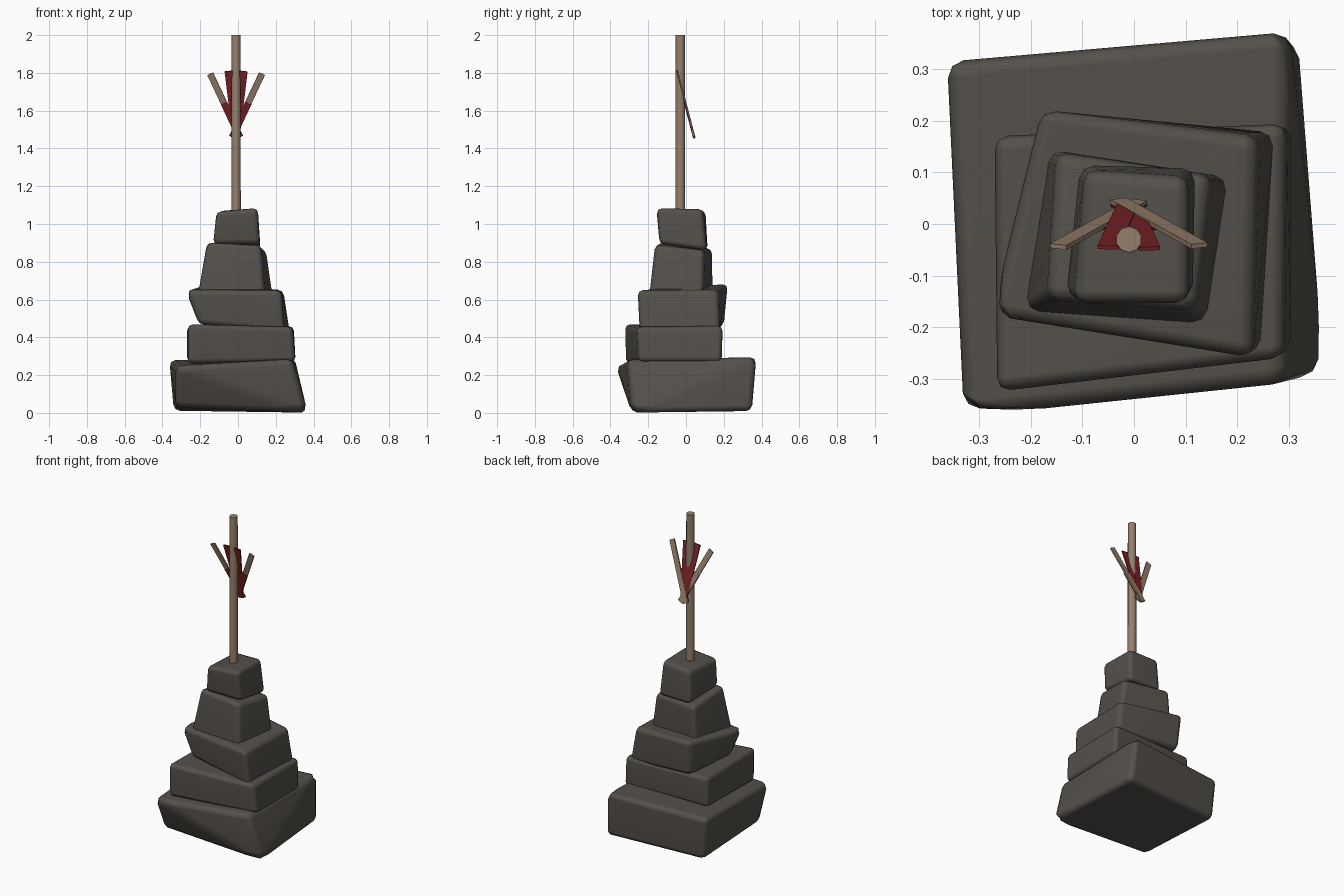
import bpy
import bmesh
import math
from mathutils import Matrix, Vector

if "Cube" in bpy.data.objects:
    bpy.data.objects.remove(bpy.data.objects["Cube"], do_unlink=True)


def make_material(name, colour):
    mat = bpy.data.materials.new(name)
    mat.use_nodes = True
    mat.diffuse_color = (*colour, 1)
    mat.node_tree.nodes["Principled BSDF"].inputs["Base Color"].default_value = (*colour, 1)
    return mat


stone_mat = make_material("dark stone", (0.09, 0.081, 0.069))
wood_mat = make_material("pale wood", (0.30, 0.215, 0.15))
red_mat = make_material("red paint", (0.2, 0.016, 0.02))


def finish(bm, name, mat):
    bmesh.ops.recalc_face_normals(bm, faces=bm.faces)
    mesh = bpy.data.meshes.new(name)
    bm.to_mesh(mesh)
    bm.free()
    mesh.materials.append(mat)
    obj = bpy.data.objects.new(name, mesh)
    bpy.context.collection.objects.link(obj)
    return obj


# Rough stone: hull of a bottom and a top quad, with rounded edges
def stone(name, bottom, top, bevel):
    bm = bmesh.new()
    for corner in bottom + top:
        bm.verts.new(corner)
    bmesh.ops.convex_hull(bm, input=bm.verts)
    bmesh.ops.dissolve_limit(bm, angle_limit=math.radians(12),
                             verts=bm.verts, edges=bm.edges)
    bmesh.ops.bevel(bm, geom=bm.edges[:], offset=bevel, segments=2,
                    profile=0.5, affect='EDGES', clamp_overlap=True)
    for face in bm.faces:
        face.smooth = True
    obj = finish(bm, name, stone_mat)
    obj.modifiers.new("even_shading", 'WEIGHTED_NORMAL')
    return obj


# Corners run back left, back right, front right, front left as seen from the front
stone("base_stone",
      [(-.34, .31, .01), (.32, .35, .01), (.37, -.29, .0), (-.33, -.28, .03)],
      [(-.365, .315, .28), (.30, .375, .295), (.29, -.31, .285), (-.33, -.375, .25)], .032)
stone("second_stone",
      [(-.27, .17, .27), (.305, .19, .27), (.305, -.25, .27), (-.265, -.32, .26)],
      [(-.27, .17, .46), (.295, .195, .46), (.29, -.26, .455), (-.265, -.325, .47)], .026)
stone("third_stone",
      [(-.17, .20, .46), (.275, .18, .43), (.245, -.25, .43), (-.21, -.17, .47)],
      [(-.18, .225, .685), (.24, .17, .65), (.23, -.26, .65), (-.28, -.18, .65)], .028)
stone("fourth_stone",
      [(-.165, .145, .63), (.185, .09, .63), (.14, -.195, .63), (-.215, -.17, .63)],
      [(-.15, .14, .87), (.15, .095, .86), (.12, -.165, .89), (-.165, -.145, .905)], .026)
stone("top_stone",
      [(-.105, .115, .86), (.12, .11, .86), (.115, -.14, .895), (-.135, -.14, .895)],
      [(-.095, .105, 1.07), (.105, .09, 1.08), (.105, -.155, 1.085), (-.115, -.155, 1.065)], .026)

# Upright pole
bm = bmesh.new()
bmesh.ops.create_cone(bm, cap_ends=True, segments=10, radius1=.026, radius2=.025,
                      depth=1, matrix=Matrix.Translation((-.01, -.03, 1.5)))
for face in bm.faces:
    face.smooth = len(face.verts) == 4
finish(bm, "pole", wood_mat)

# Flat slats fanning out in one leaning plane; u runs sideways, v up the plane
SIDE = Vector((1, 0, 0))
UP = Vector((0, -.26, 1)).normalized()
FACING = SIDE.cross(UP)
ORIGIN = Vector((-.01, .035, 1.495))


def slat(name, start, end, width, thick, mat, shift=0):
    a, b = Vector(start), Vector(end)
    along = (b - a).normalized()
    axis = SIDE * along.x + UP * along.y
    across = axis.cross(FACING)
    mid = (a + b) / 2
    centre = ORIGIN + SIDE * mid.x + UP * mid.y + FACING * shift
    frame = Matrix((across, axis, FACING)).transposed().to_4x4()
    size = Matrix.Diagonal((width, (b - a).length, thick, 1))
    bm = bmesh.new()
    bmesh.ops.create_cube(bm, size=1, matrix=Matrix.Translation(centre) @ frame @ size)
    return finish(bm, name, mat)


# FACING points to the front; red plates lie on the front of the wooden slats
for label, s in (("right", -1), ("left", 1)):
    slat(label + "_outer_slat", (-s * .02, -.035), (s * .137, .31), .034, .009, wood_mat, -.001 * s)
    slat(label + "_outer_red_plate", (-s * .02, -.035), (s * .064, .15), .036, .003, red_mat,
         .006 + .0005 * s)
    slat(label + "_inner_slat", (s * .002, .0), (s * .04, .325), .042, .007, red_mat, .001 * s)
